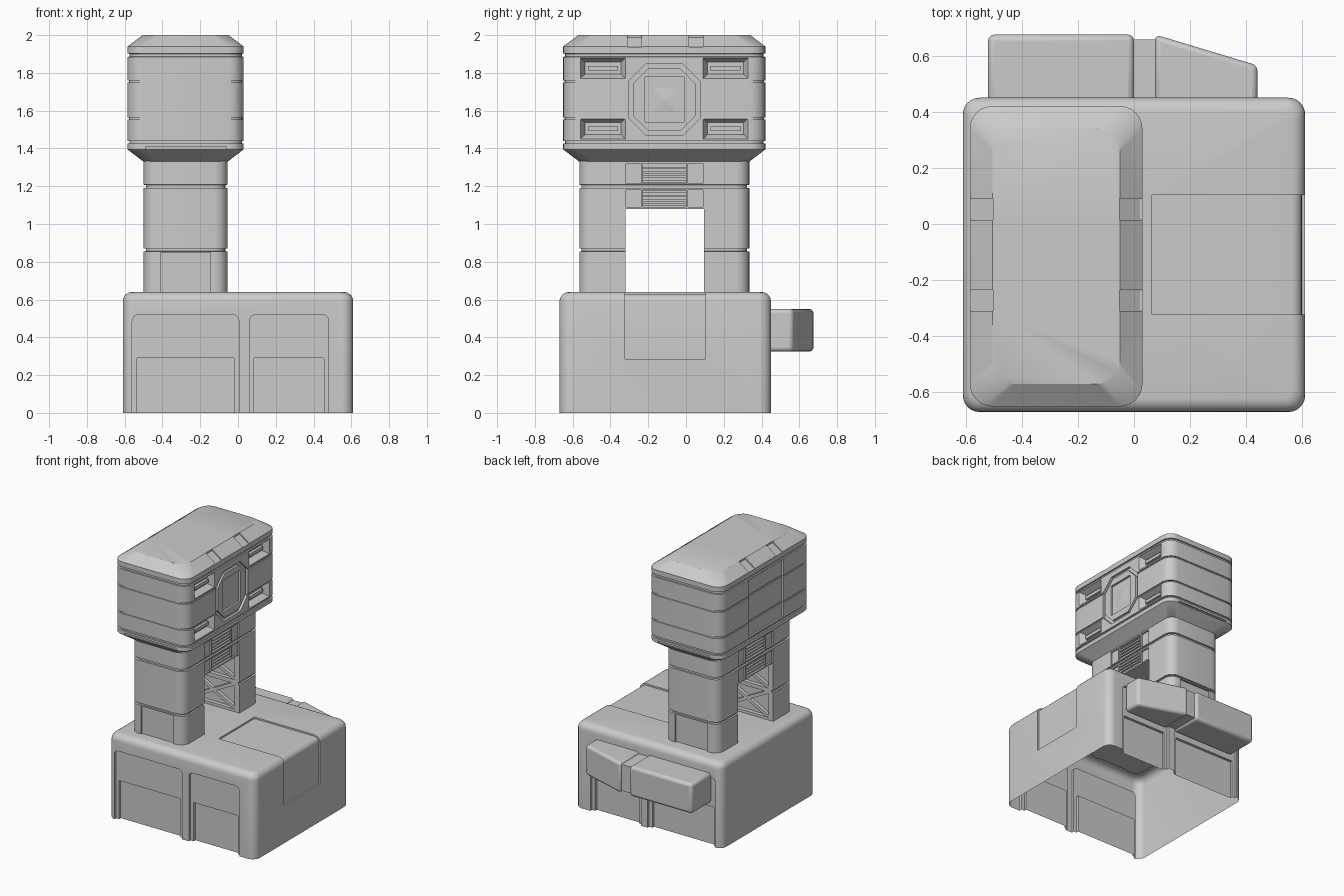
import bpy, bmesh, math
from mathutils import Vector

if "Cube" in bpy.data.objects:
    bpy.data.objects.remove(bpy.data.objects["Cube"])

grey = bpy.data.materials.new("plain_grey")
grey.diffuse_color = (0.6, 0.6, 0.6, 1)
grey.use_nodes = True
grey.node_tree.nodes["Principled BSDF"].inputs["Base Color"].default_value = grey.diffuse_color


def make(name, bm):
    bmesh.ops.recalc_face_normals(bm, faces=bm.faces)
    me = bpy.data.meshes.new(name)
    bm.to_mesh(me)
    bm.free()
    me.materials.append(grey)
    ob = bpy.data.objects.new(name, me)
    bpy.context.collection.objects.link(ob)
    return ob


def rrect(u0, u1, v0, v1, r, n=6):
    """Rounded rectangle outline."""
    pts = []
    for cu, cv, a in ((u1 - r, v1 - r, 0), (u0 + r, v1 - r, 90),
                      (u0 + r, v0 + r, 180), (u1 - r, v0 + r, 270)):
        for i in range(n + 1):
            t = math.radians(a + 90 * i / n)
            pts.append((cu + r * math.cos(t), cv + r * math.sin(t)))
    return pts


def loft(name, rings):
    """Skin closed 3D outlines with the same point count, capped at both ends."""
    bm = bmesh.new()
    loops = [[bm.verts.new(p) for p in ring] for ring in rings]
    n = len(loops[0])
    for a, b in zip(loops, loops[1:]):
        for i in range(n):
            bm.faces.new((a[i], a[(i + 1) % n], b[(i + 1) % n], b[i]))
    bm.faces.new(loops[0][::-1])
    bm.faces.new(loops[-1])
    return make(name, bm)


def prism(name, pts, axis, a, b):
    put = {'x': lambda u, v, w: (w, u, v), 'y': lambda u, v, w: (u, w, v),
           'z': lambda u, v, w: (u, v, w)}[axis]
    return loft(name, [[put(u, v, w) for u, v in pts] for w in (a, b)])


def box(name, x0, x1, y0, y1, z0, z1):
    return prism(name, [(x0, y0), (x1, y0), (x1, y1), (x0, y1)], 'z', z0, z1)


def stack(name, x0, x1, y0, y1, r, profile):
    """Rounded block from (height, inset) rings."""
    return loft(name, [[(x, y, z) for x, y in rrect(x0 + d, x1 - d, y0 + d, y1 - d, r(d))]
                       for z, d in profile])


def activate(ob):
    bpy.ops.object.select_all(action='DESELECT')
    ob.select_set(True)
    bpy.context.view_layer.objects.active = ob


def cut(ob, cutter):
    m = ob.modifiers.new("cut", 'BOOLEAN')
    m.operation, m.solver, m.object = 'DIFFERENCE', 'EXACT', cutter
    activate(ob)
    bpy.ops.object.modifier_apply(modifier=m.name)
    bpy.data.objects.remove(cutter)


def soften(ob, width):
    m = ob.modifiers.new("bevel", 'BEVEL')
    m.width, m.segments = width, 3


def beam(name, p, q, w):
    """Square bar between two points."""
    p, q = Vector(p), Vector(q)
    bm = bmesh.new()
    bmesh.ops.create_cube(bm, size=1)
    d = q - p
    for v in bm.verts:
        v.co = Vector((v.co.x * w, v.co.y * w, v.co.z * d.length))
    ob = make(name, bm)
    ob.rotation_mode = 'QUATERNION'
    ob.rotation_quaternion = d.to_track_quat('Z', 'Y')
    ob.location = (p + q) / 2
    return ob


def grooves(z0, z1, gs):
    """Straight wall from z0 to z1 with (low, high, depth) grooves."""
    out = [(z0, 0)]
    for lo, hi, d in gs:
        out += [(lo, 0), (lo + 0.001, d), (hi - 0.001, d), (hi, 0)]
    return out + [(z1, 0)]


# Hollow base with rounded top edge
arc = [(0.59 + 0.05 * math.sin(t), 0.05 * (1 - math.cos(t)))
       for t in [math.pi / 2 * i / 5 for i in range(6)]]
base = stack("base", -0.61, 0.61, -0.67, 0.45, lambda d: 0.06 - 0.5 * d, [(0, 0)] + arc)
for s, wall in ((-1, -0.67), (1, 0.45)):
    for x0, x1 in ((-0.56, 0.005), (0.06, 0.48)):
        for g, depth, top, r in ((0, 0.02, 0.52, 0.035), (0.026, 0.04, 0.29, 0.002)):
            cut(base, prism("c", rrect(x0 + g, x1 - g, -0.2, top, r), 'y',
                            wall - s * depth, wall + s * 0.1))
# Shallow panel wrapping over the top right edge
wrap = [(0.065, 0.628)] + [(0.56 + 0.038 * math.sin(t), 0.59 + 0.038 * math.cos(t))
        for t in [math.pi / 2 * i / 5 for i in range(6)]] + \
       [(0.598, 0.285), (0.75, 0.285), (0.75, 0.75), (0.065, 0.75)]
cut(base, prism("c", wrap, 'y', -0.322, 0.103))
bm = bmesh.new()
bm.from_mesh(base.data)
bmesh.ops.delete(bm, geom=[f for f in bm.faces if all(v.co.z < 0.001 for v in f.verts)],
                 context='FACES')
bm.to_mesh(base.data)
bm.free()

# Two legged tower
tower = stack("tower", -0.5, -0.055, -0.565, 0.335, lambda d: 0.07,
              grooves(0.6, 1.345, ((0.855, 0.87, 0.012), (1.19, 1.208, 0.012))))
cut(tower, box("c", -0.8, 0.3, -0.32, 0.095, 0.5, 1.08))
for s, face in ((-1, -0.565), (1, 0.335)):
    cut(tower, box("c", -0.41, -0.145, face - s * 0.012, face + s * 0.1, 0.5, 0.85))
for s, face in ((-1, -0.32), (1, 0.095)):
    for z0, z1 in ((0.66, 0.85), (0.88, 1.06)):
        cut(tower, box("c", -0.46, -0.095, face + s * 0.03, face - s * 0.05, z0, z1))
        y = face + s * 0.018
        beam("leg_brace", (-0.46, y, z0), (-0.095, y, z1), 0.024)
        beam("leg_brace", (-0.46, y, z1), (-0.095, y, z0), 0.024)
# Louvers on both sides of the crossbar
for s, face in ((-1, -0.5), (1, -0.055)):
    for z0, z1 in ((1.09, 1.18), (1.215, 1.32)):
        cut(tower, box("c", face - s * 0.03, face + s * 0.1, -0.23, 0.0, z0, z1))
        for y0, y1 in ((-0.318, -0.238), (0.01, 0.09)):
            cut(tower, box("c", face - s * 0.012, face + s * 0.1, y0, y1, z0, z1))
        z = z0 + 0.006
        while z < z1 - 0.01:
            box("louver", face - s * 0.035, face - s * 0.008, -0.23, 0.0, z, z + 0.012)
            z += 0.023

# Head block
head = stack("head", -0.585, 0.03, -0.65, 0.42, lambda d: 0.08,
             [(1.33, 0.085)] + grooves(1.395, 1.94, (
                 (1.425, 1.44, 0.01), (1.552, 1.564, 0.007),
                 (1.748, 1.76, 0.007), (1.885, 1.902, 0.01))) + [(2.0, 0.08)])
ramp = [(0.022, 1.938), (-0.052, 1.988), (-0.052, 2.1), (0.1, 2.1), (0.1, 1.938)]
for y0, y1 in ((-0.31, -0.235), (0.015, 0.09)):
    cut(head, prism("c", ramp, 'y', y0, y1))
    cut(head, prism("c", [(-0.555 - x, z) for x, z in ramp], 'y', y0, y1))
for s, face in ((-1, -0.65), (1, 0.42)):
    cut(head, box("c", -0.49, -0.06, face - s * 0.01, face + s * 0.1, 1.395, 1.41))
# Left side recess
cut(head, box("c", -0.7, -0.572, -0.32, 0.09, 1.45, 1.88))
for z in (1.558, 1.754):
    cut(head, box("c", -0.7, -0.565, -0.32, 0.09, z - 0.006, z + 0.006))
# Corner vents on the right side
for y in (-0.44, 0.21):
    for z in (1.505, 1.825):
        def vent(x, hy, hz):
            return [(x, y - hy, z - hz), (x, y + hy, z - hz),
                    (x, y + hy, z + hz), (x, y - hy, z + hz)]
        cut(head, loft("c", [vent(-0.015, 0.095, 0.032), vent(0.031, 0.12, 0.055),
                             vent(0.1, 0.12, 0.055)]))
        bar = box("vent_bar", -0.02, 0.005, y - 0.08, y + 0.08, z - 0.012, z + 0.012)


def octagon(h, c):
    k = h - c
    return [(-0.115 + u, 1.658 + v) for u, v in ((-h, -k), (-k, -h), (k, -h), (h, -k),
                                                 (h, k), (k, h), (-k, h), (-h, k))]


# Octagonal medallion with a low pyramid
cut(head, prism("c", octagon(0.188, 0.09), 'x', 0.012, 0.1))
medal = prism("medallion", octagon(0.165, 0.08), 'x', 0.0, 0.028)
cut(medal, box("c", 0.006, 0.1, -0.217, -0.01, 1.54, 1.777))


def rect(x, hy, hz):
    return [(x, -0.113 - hy, 1.658 - hz), (x, -0.113 + hy, 1.658 - hz),
            (x, -0.113 + hy, 1.658 + hz), (x, -0.113 - hy, 1.658 + hz)]


loft("medallion_pyramid", [rect(0.004, 0.09, 0.106), rect(0.024, 0.002, 0.002)])

# Rear unit: block, recessed joint, tapered end
soften(box("rear_block", -0.52, 0.0, 0.43, 0.675, 0.325, 0.55), 0.022)
box("rear_joint", -0.03, 0.1, 0.43, 0.658, 0.34, 0.537)
soften(prism("rear_taper", [(0.075, 0.43), (0.44, 0.43), (0.44, 0.565), (0.075, 0.675)],
             'z', 0.325, 0.55), 0.02)

for ob in list(bpy.data.objects):
    activate(ob)
    bpy.ops.object.shade_smooth_by_angle(angle=math.radians(30))
